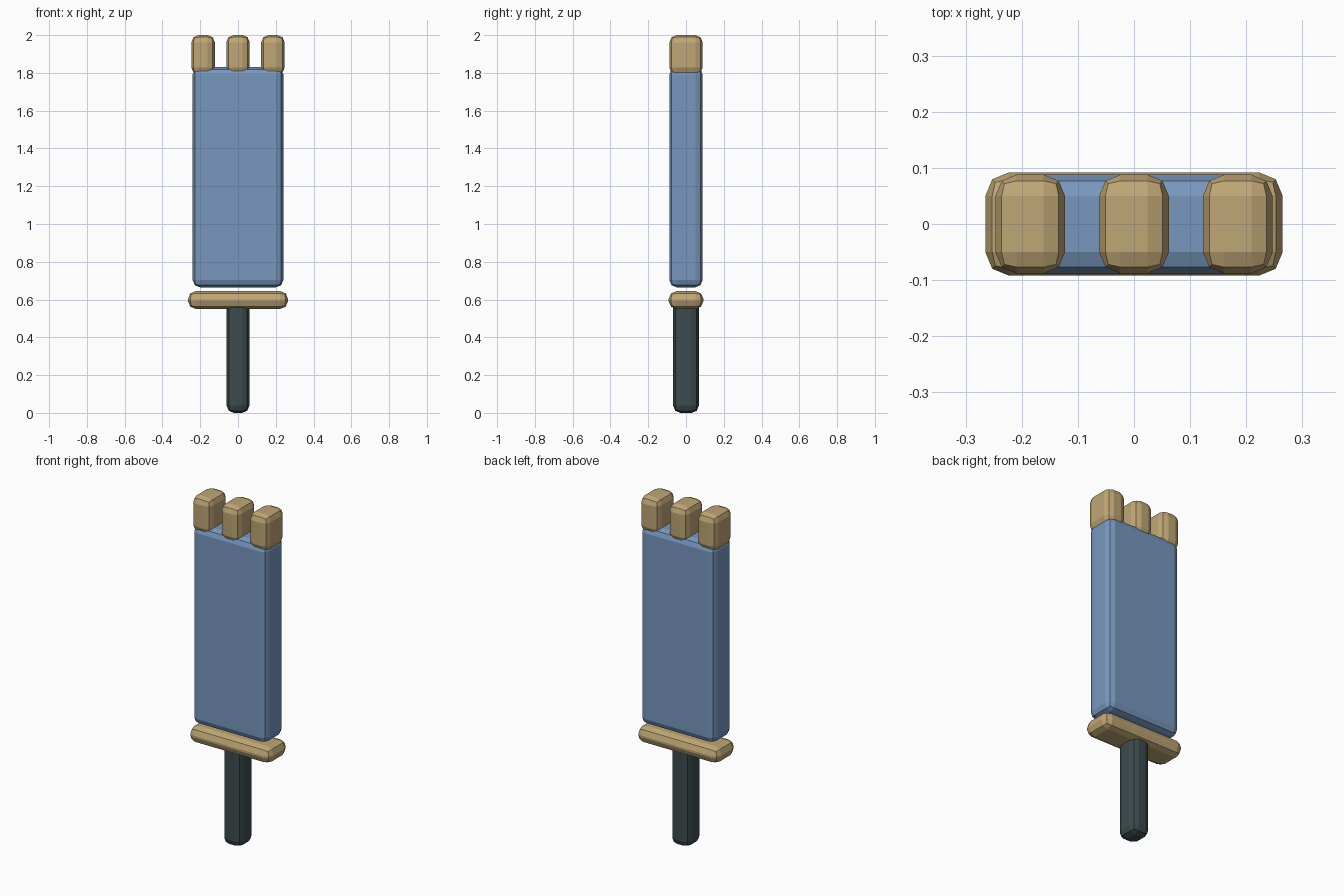
import bpy

if "Cube" in bpy.data.objects:
    bpy.data.objects.remove(bpy.data.objects["Cube"])

def make_mat(name, rgb):
    m = bpy.data.materials.new(name)
    m.diffuse_color = (*rgb, 1)
    m.use_nodes = True
    m.node_tree.nodes["Principled BSDF"].inputs["Base Color"].default_value = m.diffuse_color
    return m

BLUE = make_mat("blue", (0.19, 0.31, 0.52))
TAN = make_mat("tan", (0.52, 0.38, 0.18))
DARK = make_mat("dark", (0.045, 0.07, 0.075))

def rounded_box(name, x, half_x, half_y, z0, z1, mat, bevel=0.038):
    """Box with two-step faceted edges, spanning z0 to z1."""
    bpy.ops.mesh.primitive_cube_add(size=2, location=(x, 0, (z0 + z1) / 2))
    ob = bpy.context.object
    ob.name = name
    ob.scale = (half_x, half_y, (z1 - z0) / 2)
    bpy.ops.object.transform_apply(location=False, rotation=False, scale=True)
    mod = ob.modifiers.new("Bevel", 'BEVEL')
    mod.width = bevel
    mod.segments = 2
    mod.limit_method = 'NONE'
    ob.data.materials.append(mat)
    return ob

# Grip, running up into the guard
rounded_box("handle", 0, 0.06, 0.068, 0.0, 0.61, DARK)

# Cross guard
rounded_box("guard", 0, 0.265, 0.092, 0.55, 0.645, TAN, 0.042)

# Broad blade, floating just above the guard
rounded_box("blade", 0, 0.24, 0.088, 0.665, 1.83, BLUE)

# Three teeth on the tip of the blade
for i, x in enumerate((-0.185, 0, 0.185)):
    rounded_box(f"tooth_{i + 1}", x, 0.062, 0.088, 1.79, 2.0, TAN)
